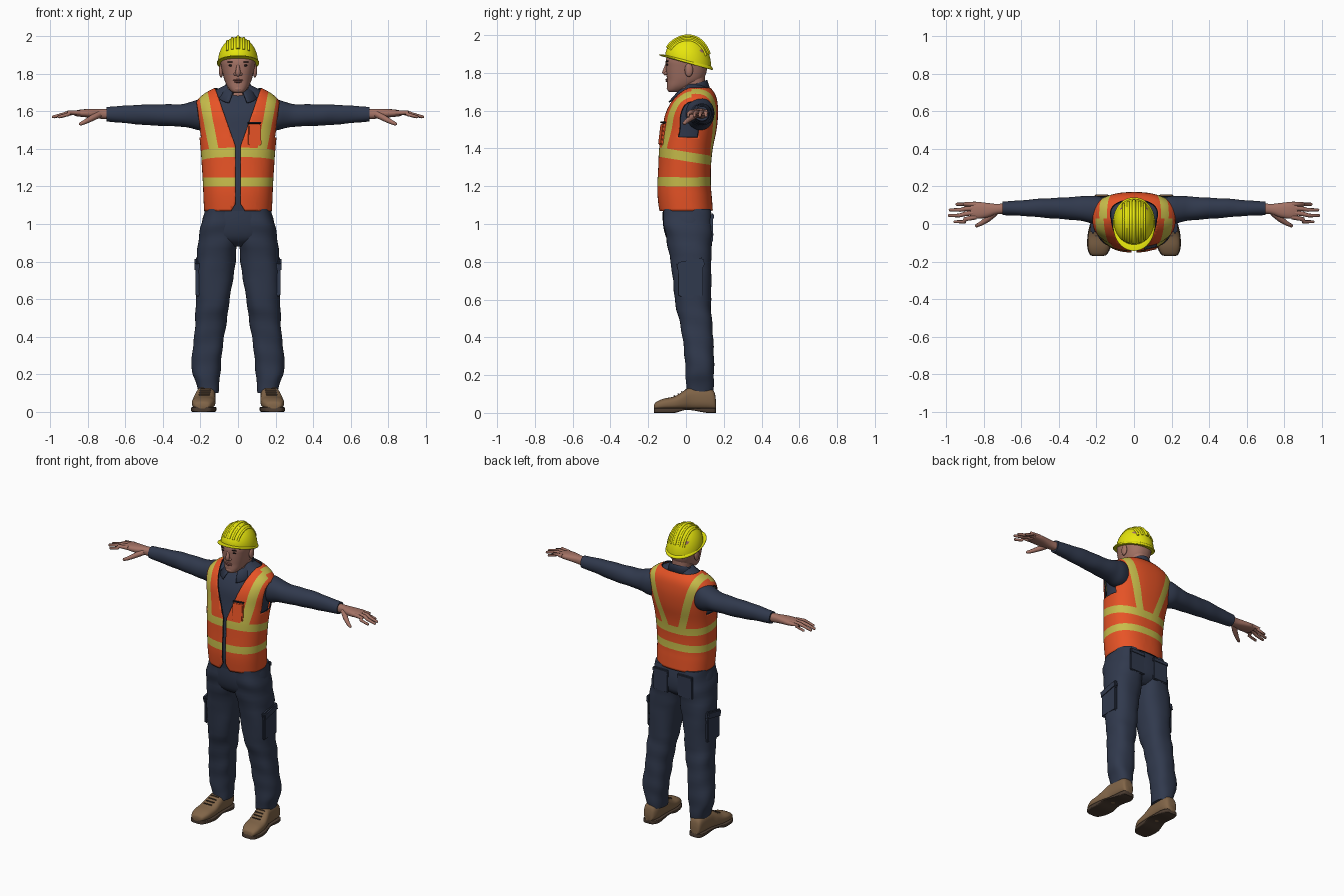
import bpy, bmesh, math
from mathutils import Vector

if "Cube" in bpy.data.objects:
    bpy.data.objects.remove(bpy.data.objects["Cube"])


def material(name, r, g, b):
    m = bpy.data.materials.new(name)
    m.use_nodes = True
    m.diffuse_color = (r, g, b, 1)
    bsdf = m.node_tree.nodes["Principled BSDF"]
    bsdf.inputs["Base Color"].default_value = (r, g, b, 1)
    bsdf.inputs["Roughness"].default_value = .8
    return m


ORANGE = material("vest orange", .83, .09, .02)
LIME = material("reflective lime", .58, .51, .07)
NAVY = material("navy cloth", .03, .041, .074)
TRIM = material("dark trim", .01, .012, .02)
SKIN = material("skin", .37, .17, .13)
LIPS = material("lips", .25, .09, .075)
YELLOW = material("helmet yellow", .83, .82, .004)
BROWN = material("boot leather", .22, .13, .065)
SOLE = material("boot sole", .07, .045, .03)
EYE = material("eye dark", .015, .01, .01)


def finish(name, data, mats, mirror=False):
    ob = bpy.data.objects.new(name, data)
    bpy.context.scene.collection.objects.link(ob)
    for m in mats:
        data.materials.append(m)
    if mirror:
        ob.modifiers.new("mirror", 'MIRROR').use_mirror_merge = False
    return ob


def mesh_object(name, bm, mats, mirror=False):
    me = bpy.data.meshes.new(name)
    bm.to_mesh(me)
    bm.free()
    return finish(name, me, mats, mirror)


def smooth_rows(rows, steps=4):
    """Catmull-Rom interpolation between the cross-section rows."""
    out = []
    for i in range(len(rows) - 1):
        p, q, r, s = (rows[min(max(i + k, 0), len(rows) - 1)] for k in (-1, 0, 1, 2))
        for j in range(steps):
            u = j / steps
            out.append([b + .5 * u * (c - a + u * (2*a - 5*b + 4*c - d + u * (3*(b - c) + d - a)))
                        for a, b, c, d in zip(p, q, r, s)])
    return out + [rows[-1]]


def loft_bm(rows, axis="z", power=2.4, fold=0, caps=True, seg=40):
    """Skin superellipse rings; each row is (position, low a, high a, low b, high b)."""
    bm = bmesh.new()
    rings = []
    for t, a0, a1, b0, b1 in smooth_rows(rows):
        ring = []
        for i in range(seg):
            ang = math.tau * i / seg
            c, s = math.cos(ang), math.sin(ang)
            k = .5 * (1 + fold * math.sin(38 * t + 2 * ang) * math.sin(17 * t - ang))
            a = (a0 + a1) / 2 + (a1 - a0) * k * math.copysign(abs(c) ** (2 / power), c)
            b = (b0 + b1) / 2 + (b1 - b0) * k * math.copysign(abs(s) ** (2 / power), s)
            ring.append(bm.verts.new({"z": (a, b, t), "x": (t, a, b), "y": (a, t, b)}[axis]))
        rings.append(ring)
    for lo, hi in zip(rings, rings[1:]):
        for i in range(seg):
            j = (i + 1) % seg
            bm.faces.new((lo[i], lo[j], hi[j], hi[i]))
    if caps:
        bm.faces.new(rings[0][::-1])
        bm.faces.new(rings[-1])
    if axis == "y":
        bmesh.ops.reverse_faces(bm, faces=bm.faces[:])
    return bm


def loft(name, rows, mat, axis="z", mirror=False, **kw):
    return mesh_object(name, loft_bm(rows, axis, **kw), [mat], mirror)


def sym(rows, inset=0):
    return [(z, inset - w, w - inset, f + inset, b - inset) for z, w, f, b in rows]


def ball(name, loc, size, mat, mirror=False):
    bm = bmesh.new()
    bmesh.ops.create_uvsphere(bm, u_segments=20, v_segments=12, radius=1)
    for v in bm.verts:
        v.co = Vector(loc) + v.co * Vector(size)
    return mesh_object(name, bm, [mat], mirror)


def box(name, loc, size, mat, mirror=False, tilt=(0, 0, 0)):
    from mathutils import Euler
    bm = bmesh.new()
    bmesh.ops.create_cube(bm, size=1)
    for v in bm.verts:
        v.co = Euler(tilt).to_matrix() @ (v.co * Vector(size)) + Vector(loc)
    bmesh.ops.bevel(bm, geom=bm.edges[:], offset=min(size) * .3, segments=2, affect='EDGES')
    return mesh_object(name, bm, [mat], mirror)


def tube(name, points, radii, mat, mirror=False):
    cu = bpy.data.curves.new(name, 'CURVE')
    cu.dimensions = '3D'
    cu.bevel_depth, cu.bevel_resolution, cu.use_fill_caps = 1, 3, True
    sp = cu.splines.new('POLY')
    sp.points.add(len(points) - 1)
    for pt, co, r in zip(sp.points, points, radii):
        pt.co, pt.radius = (*co, 1), r
    sp.use_smooth = True
    return finish(name, cu, [mat], mirror)


# Torso: shirt with the vest shell around it
TORSO = [(1.07, .178, -.14, .14), (1.14, .182, -.148, .135), (1.2, .184, -.15, .13),
         (1.3, .19, -.145, .13), (1.4, .197, -.14, .14), (1.5, .208, -.125, .16),
         (1.58, .222, -.112, .168), (1.64, .222, -.085, .165), (1.68, .19, -.055, .155),
         (1.71, .14, -.03, .135), (1.74, .08, -.02, .11)]
loft("shirt_body", sym(TORSO, .014), NAVY)

MID = .03                                   # divides vest front from back
UPPER = .167                                # upper band drops towards the back
NECK, HEM = (.012, .35, 1.41), (.012, -.6, 1.11)
ARM = (.19, .13, 1.47)
FRONT, BACK = (.125, .19, 1.4), (.065, .3, 1.38)


def line(spec, z):
    x, slope, start = spec
    return x + slope * (z - start)


def cut(bm, co, no, test=lambda c: True):
    faces = [f for f in bm.faces if test(f.calc_center_median())]
    edges = list({e for f in faces for e in f.edges})
    verts = list({v for f in faces for v in f.verts})
    bmesh.ops.bisect_plane(bm, geom=verts + edges + faces, dist=1e-5, plane_co=co, plane_no=no)


def vest_colour(c):
    x, z, front = abs(c.x), c.z, c.y < MID
    if front and x < max(NECK[0], line(NECK, z), line(HEM, z)):
        return None
    if z > 1.715 or (z > 1.46 and x > line(ARM, z)):
        return None
    level = z + UPPER * (c.y + .13)
    if 1.2 < z < 1.248 or 1.355 < level < 1.405:
        return 1
    return int(level > 1.4 and abs(x - line(FRONT if front else BACK, z)) < .024)


vest = loft_bm(sym(TORSO, .007), caps=False, seg=64)
is_front = lambda c: c.y < MID
is_back = lambda c: c.y > MID
cut(vest, (0, MID, 0), (0, 1, 0))
for z in (1.2, 1.248, 1.46, 1.715):
    cut(vest, (0, 0, z), (0, 0, 1))
for z in (1.355, 1.405):
    cut(vest, (0, -.13, z), (0, UPPER, 1))
for s in (-1, 1):
    for (x, slope, z), half, where in (
            (NECK, 0, is_front), (HEM, 0, is_front), ((.012, 0, 1.4), 0, is_front),
            (ARM, 0, lambda c: c.z > 1.46), (FRONT, .024, is_front), (BACK, .024, is_back)):
        for d in {-half, half}:
            cut(vest, (s * (x + d), 0, z), (1, 0, -s * slope), where)
gone = []
for f in vest.faces:
    index = vest_colour(f.calc_center_median())
    if index is None:
        gone.append(f)
    else:
        f.material_index = index
bmesh.ops.delete(vest, geom=gone, context='FACES')
shell = mesh_object("safety_vest", vest, [ORANGE, LIME, TRIM]).modifiers.new("cloth", 'SOLIDIFY')
shell.thickness, shell.offset, shell.material_offset_rim = .009, 1, 2
box("chest_pocket", (.088, -.126, 1.475), (.07, .018, .115), ORANGE, tilt=(-.12, 0, .22))
box("chest_pocket_edge", (.088, -.121, 1.538), (.072, .018, .008), TRIM, tilt=(-.12, 0, .22))

# Shirt collar: folded strip, open and pointed at the throat
bm = bmesh.new()
strip = []
for i in range(33):
    a = -2.8 + 5.6 * i / 32
    f = (1 - math.cos(a)) / 2
    strip.append([bm.verts.new((math.sin(a) * rx, .035 + math.cos(a) * ry, z)) for rx, ry, z in (
        (.066, .07, 1.725 - .05 * f), (.07, .077, 1.76 - .055 * f),
        (.085 + .06 * f * f, .09 + .045 * f, 1.715 - .075 * f * f))])
for p, q in zip(strip, strip[1:]):
    for k in (0, 1):
        bm.faces.new((p[k], q[k], q[k + 1], p[k + 1]))
fold = mesh_object("shirt_collar", bm, [NAVY]).modifiers.new("cloth", 'SOLIDIFY')
fold.thickness, fold.offset = .006, 0

# Sleeves and hands
loft("sleeves", [(.13, .01, .13, 1.5, 1.67), (.2, 0, .15, 1.5, 1.667), (.25, .01, .148, 1.51, 1.65),
                 (.3, .018, .145, 1.518, 1.638), (.4, .028, .14, 1.522, 1.636),
                 (.5, .036, .135, 1.528, 1.636), (.6, .043, .125, 1.537, 1.63),
                 (.7, .048, .12, 1.545, 1.622)], NAVY, "x", True, fold=.03, power=2.1)
loft("palms", [(.67, .055, .112, 1.557, 1.612), (.73, .052, .107, 1.56, 1.612),
               (.78, .035, .112, 1.565, 1.612), (.83, .028, .117, 1.57, 1.61),
               (.87, .035, .112, 1.575, 1.603)], SKIN, "x", True, seg=24)
for name, y, tip_x, tip_y in (("index", .038, .955, .012), ("middle", .062, .985, .045),
                              ("ring", .085, .98, .075), ("little", .105, .945, .105)):
    bend = (y + tip_y) / 2
    tube(name + "_fingers", [(.84, y, 1.592), (.9, bend, 1.593), (.945 * tip_x, tip_y, 1.583),
                             (tip_x, tip_y, 1.57), (tip_x + .005, tip_y, 1.568)],
         (.014, .012, .01, .008, .003), SKIN, True)
tube("thumbs", [(.74, .06, 1.583), (.78, .025, 1.562), (.815, .002, 1.543), (.84, -.01, 1.532),
                (.845, -.012, 1.529)], (.018, .016, .012, .009, .003), SKIN, True)

# Trousers
loft("trouser_legs", [(.1, .105, .212, .005, .142), (.16, .1, .225, 0, .147), (.22, .093, .247, 0, .15),
                      (.3, .085, .243, -.008, .148), (.4, .075, .234, -.02, .142),
                      (.5, .058, .228, -.036, .138), (.6, .043, .223, -.06, .132),
                      (.8, .014, .22, -.08, .135), (.92, 0, .208, -.105, .14),
                      (1, -.01, .196, -.12, .138), (1.08, -.01, .175, -.12, .13)],
     NAVY, mirror=True, fold=.04)
loft("trouser_hips", sym([(.88, .09, -.05, .09), (.92, .18, -.1, .133), (1, .194, -.122, .14),
                          (1.1, .165, -.122, .125)]), NAVY)
box("cargo_pockets", (.214, .025, .7), (.024, .13, .17), NAVY, True)
box("cargo_flaps", (.218, .025, .785), (.026, .145, .05), NAVY, True, (.2, 0, 0))
box("back_pockets", (.09, .136, .97), (.11, .016, .13), NAVY, True)
box("back_flaps", (.09, .14, 1.04), (.115, .018, .03), NAVY, True)

# Boots
BOOT = [(-.17, .17, .212, .018, .035), (-.162, .148, .232, .015, .055), (-.12, .127, .245, .015, .075),
        (-.06, .12, .243, .015, .088), (-.01, .12, .233, .015, .118), (.03, .12, .222, .015, .138),
        (.11, .12, .215, .015, .138), (.148, .133, .208, .015, .115), (.158, .15, .195, .018, .07)]
loft("boots", BOOT, BROWN, "y", True, power=2.6)
loft("boot_soles", [(y, a - .004, b + .004, .014 if -.01 <= y < .05 else 0, .026)
                    for y, a, b, _, _ in BOOT], SOLE, "y", True, power=7)
for i in range(4):
    box("boot_laces", (.18 - .003 * i, -.062 + .02 * i, .09 + .011 * i), (.06, .007, .007), SOLE, True)

# Head and neck
loft("neck", sym([(1.65, .066, -.04, .105), (1.7, .06, -.038, .1), (1.8, .062, -.03, .1)]), SKIN)
loft("head", sym([(1.698, .022, -.088, -.04), (1.708, .038, -.098, -.01), (1.73, .056, -.1, .04),
                  (1.76, .07, -.1, .085), (1.79, .079, -.103, .104), (1.83, .088, -.106, .113),
                  (1.87, .094, -.106, .118), (1.92, .088, -.085, .11), (1.95, .06, -.05, .08)]), SKIN)
tube("nose", [(0, -.1, 1.852), (0, -.107, 1.825), (0, -.113, 1.803), (0, -.104, 1.79)],
     (.006, .011, .015, .009), SKIN)
ball("nostrils", (.013, -.104, 1.798), (.01, .011, .009), SKIN, True)
ball("ears", (.09, .015, 1.815), (.012, .022, .036), SKIN, True)
ball("eyes", (.037, -.096, 1.844), (.014, .008, .006), EYE, True)
ball("eyebrows", (.038, -.097, 1.862), (.02, .009, .004), EYE, True)
ball("upper_lip", (0, -.1, 1.766), (.026, .009, .005), LIPS)
ball("lower_lip", (0, -.099, 1.757), (.022, .01, .006), LIPS)
ball("chin", (0, -.082, 1.719), (.028, .02, .016), SKIN)


# Hard hat: tilted half ellipsoid with ribs and a brim
def tilt_hat(co):
    x, y, z = co
    return x, y, z - .26 * y * (1 - (z - 1.86) / .14)


bm = bmesh.new()
bmesh.ops.create_uvsphere(bm, u_segments=48, v_segments=24, radius=1)
bmesh.ops.bisect_plane(bm, geom=bm.verts[:] + bm.edges[:] + bm.faces[:], plane_co=(0, 0, 0),
                       plane_no=(0, 0, 1), clear_inner=True)
for v in bm.verts:
    v.co = tilt_hat((v.co.x * .107, .012 + v.co.y * .122, 1.86 + v.co.z * .136))
mesh_object("helmet_dome", bm, [YELLOW])
bm = loft_bm(sym([(1.853, .109, -.13, .139), (1.856, .112, -.142, .142), (1.862, .111, -.14, .141),
                  (1.868, .105, -.118, .134)]), power=2.1)
for v in bm.verts:
    v.co = tilt_hat(v.co)
mesh_object("helmet_brim", bm, [YELLOW])
for x in (-.056, -.03, 0, .03, .056):
    k = math.sqrt(1 - (x / .107) ** 2)
    arc = [.45 + 2.25 * i / 20 for i in range(21)]
    tube("helmet_rib", [tilt_hat((x, .012 + .122 * k * math.cos(t), 1.858 + .136 * k * math.sin(t)))
                        for t in arc], [.007 if x else .01] * 21, YELLOW)

# Smooth shading with sharp edges kept
bpy.ops.object.select_all(action='DESELECT')
for ob in bpy.context.scene.objects:
    if ob.type == 'MESH':
        ob.select_set(True)
        bpy.context.view_layer.objects.active = ob
bpy.ops.object.shade_smooth_by_angle(angle=math.radians(40))
